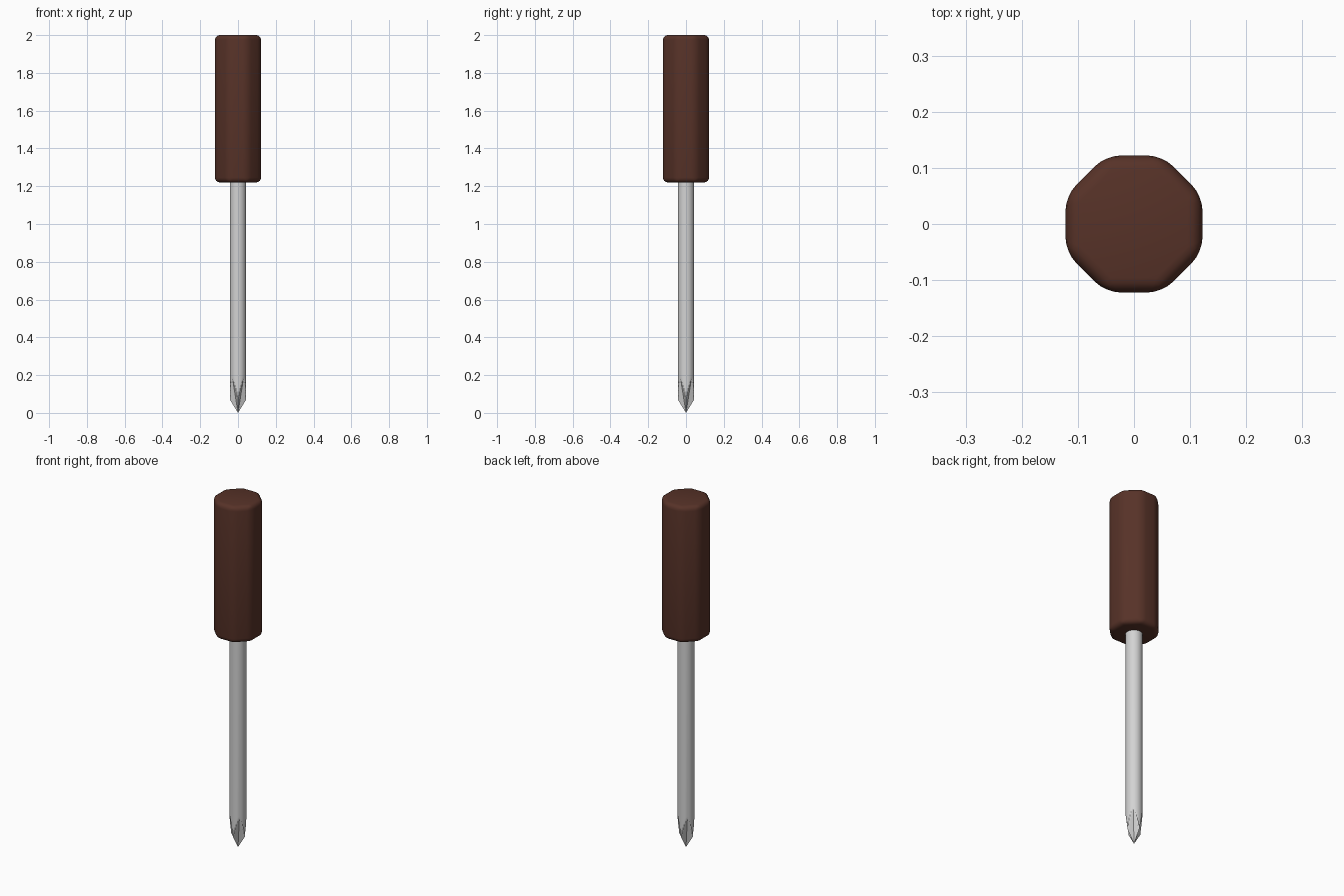
import bpy, bmesh, math

if "Cube" in bpy.data.objects:
    bpy.data.objects.remove(bpy.data.objects["Cube"])

def material(name, rgb):
    m = bpy.data.materials.new(name)
    m.diffuse_color = (*rgb, 1)
    m.use_nodes = True
    m.node_tree.nodes["Principled BSDF"].inputs["Base Color"].default_value = m.diffuse_color
    return m

def finish(bm, name, mat, angle):
    bmesh.ops.recalc_face_normals(bm, faces=bm.faces)
    me = bpy.data.meshes.new(name)
    bm.to_mesh(me)
    bm.free()
    ob = bpy.data.objects.new(name, me)
    bpy.context.collection.objects.link(ob)
    me.materials.append(mat)
    bpy.ops.object.select_all(action='DESELECT')
    ob.select_set(True)
    bpy.context.view_layer.objects.active = ob
    bpy.ops.object.shade_smooth_by_angle(angle=math.radians(angle))
    return ob

wood = material("dark_brown", (0.095, 0.032, 0.021))
steel = material("light_steel", (0.65, 0.65, 0.65))

# Handle: octagonal prism with every edge rounded
APOTHEM, BOTTOM, TOP = 0.122, 1.22, 2.0
bm = bmesh.new()
radius = APOTHEM / math.cos(math.pi / 8)
rings = [[bm.verts.new((radius * math.cos(math.pi / 8 + i * math.pi / 4),
                        radius * math.sin(math.pi / 8 + i * math.pi / 4), z))
          for i in range(8)] for z in (BOTTOM, TOP)]
for i in range(8):
    j = (i + 1) % 8
    bm.faces.new((rings[0][i], rings[0][j], rings[1][j], rings[1][i]))
bm.faces.new(rings[0])
bm.faces.new(rings[1])
bmesh.ops.bevel(bm, geom=bm.edges[:], offset=0.026, segments=4, profile=0.5,
                affect='EDGES')
finish(bm, "handle", wood, 40)

# Shaft: round rod whose tip has four flat-sided flutes between four blades
R, BLADE_Z, FLUTE_Z, SEG = 0.043, 0.07, 0.19, 48
valley = R * BLADE_Z / FLUTE_Z / math.sqrt(2)
nx, ny = valley, R - valley          # normal of a flute side in cross-section

def rod_radius(theta, z):
    t = theta % (math.pi / 2)
    t = min(t, math.pi / 2 - t)      # angle from the nearest blade
    depth = valley * z / BLADE_Z
    flute = depth * (nx + ny) / (nx * math.cos(t) + ny * math.sin(t))
    return min(R, flute)

bm = bmesh.new()
heights = [BLADE_Z + (FLUTE_Z - BLADE_Z) * k / 16 for k in range(17)] + [1.26]
tip = bm.verts.new((0, 0, 0))
previous = None
for z in heights:
    ring = []
    for i in range(SEG):
        a = 2 * math.pi * i / SEG
        r = rod_radius(a, z)
        ring.append(bm.verts.new((r * math.cos(a), r * math.sin(a), z)))
    for i in range(SEG):
        j = (i + 1) % SEG
        if previous:
            bm.faces.new((previous[i], previous[j], ring[j], ring[i]))
        else:
            bm.faces.new((tip, ring[j], ring[i]))
    previous = ring
bm.faces.new(previous)
finish(bm, "shaft", steel, 20)
